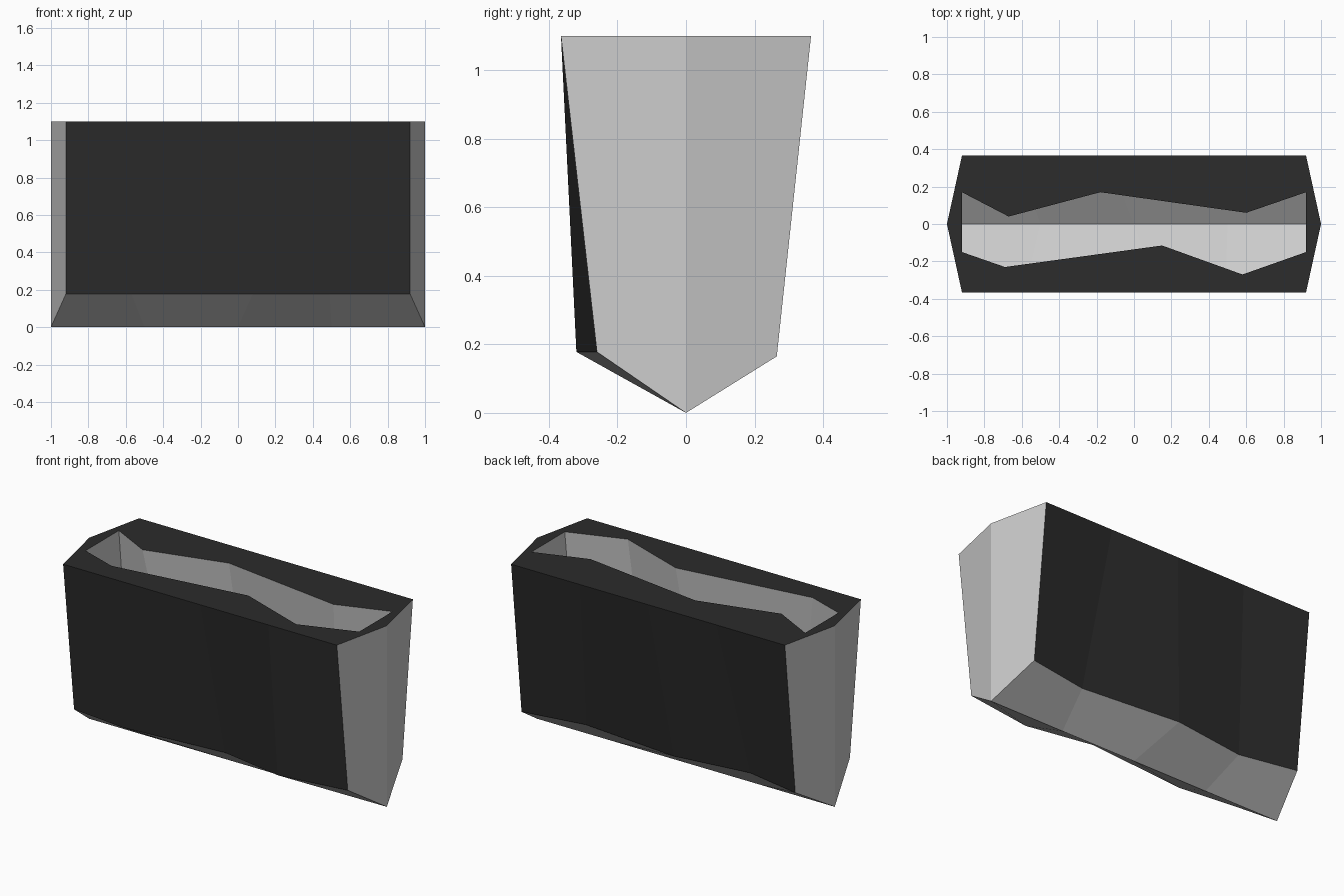
import bpy, bmesh
from mathutils import Vector

if "Cube" in bpy.data.objects:
    bpy.data.objects.remove(bpy.data.objects["Cube"])

TOP = 1.1
END = 0.92
STEPS = (-END, -END / 2, 0, END / 2, END)
RIDGE = [Vector((x, 0, 0)) for x in (-1, -0.5, 0, 0.5, 1)]

# wavy outlines, left to right: opening rim and lower edge of each long wall
SIDES = {
    -1: dict(rim=((-END, -.15), (-.69, -.23), (.15, -.115), (.58, -.27), (END, -.15)),
             low=((-END, -.26), (-.57, -.30), (.08, -.245), (.49, -.32), (END, -.26)), z=.178),
    1: dict(rim=((-END, .17), (-.67, .04), (-.18, .17), (.60, .06), (END, .17)),
            low=((-END, .265), (-.57, .195), (-.10, .258), (.53, .20), (END, .265)), z=.165),
}


def add_face(bm, pts, facing):
    """Add a flat face whose normal points along 'facing'."""
    f = bm.faces.new([bm.verts.new(p) for p in pts])
    f.normal_update()
    if f.normal.dot(Vector(facing)) < 0:
        f.normal_flip()


def finish(bm, name, color=None):
    bmesh.ops.remove_doubles(bm, verts=bm.verts, dist=1e-4)
    mesh = bpy.data.meshes.new(name)
    bm.to_mesh(mesh)
    bm.free()
    ob = bpy.data.objects.new(name, mesh)
    bpy.context.collection.objects.link(ob)
    if color:
        mat = bpy.data.materials.new(name + "_dark")
        mat.diffuse_color = color
        mat.use_nodes = True
        mat.node_tree.nodes["Principled BSDF"].inputs["Base Color"].default_value = mat.diffuse_color
        mesh.materials.append(mat)


casing, liner, keel, ends = (bmesh.new() for _ in range(4))
rows = {}
for s, d in SIDES.items():
    outer = [Vector((x, s * .365, TOP)) for x in STEPS]
    rim = [Vector((*p, TOP)) for p in d["rim"]]
    low = [Vector((*p, d["z"])) for p in d["low"]]
    rows[s] = (outer, rim, low)
    for i in range(4):
        j = i + 1
        # dark outer wall and top
        add_face(casing, (outer[i], outer[j], low[j], low[i]), (0, s, 0))
        add_face(casing, (outer[i], outer[j], rim[j], rim[i]), (0, 0, 1))
        # grey inner wall and sloping underside
        add_face(liner, (rim[i], rim[j], low[j], low[i]), (0, -s, 0))
        add_face(keel, (low[i], low[j], RIDGE[j], RIDGE[i]), (0, 0, -1))

# pointed ends
for i, e in ((0, -1), (4, 1)):
    tip, foot = Vector((e, 0, TOP)), RIDGE[i]
    (of, rf, lf), (ob_, rb, lb) = ((r[i] for r in rows[s]) for s in (-1, 1))
    add_face(casing, (of, tip, ob_, rb, rf), (0, 0, 1))
    add_face(liner, (rf, rb, lb, lf), (-e, 0, 0))
    add_face(liner, (lf, lb, foot), (-e, 0, 0))
    for o, l in ((of, lf), (ob_, lb)):
        add_face(ends, (o, l, foot, tip), (e, 0, 0))

finish(casing, "outer_casing", (0.025, 0.025, 0.025, 1))
finish(liner, "inner_lining")
finish(keel, "sloping_underside")
finish(ends, "end_panels")
